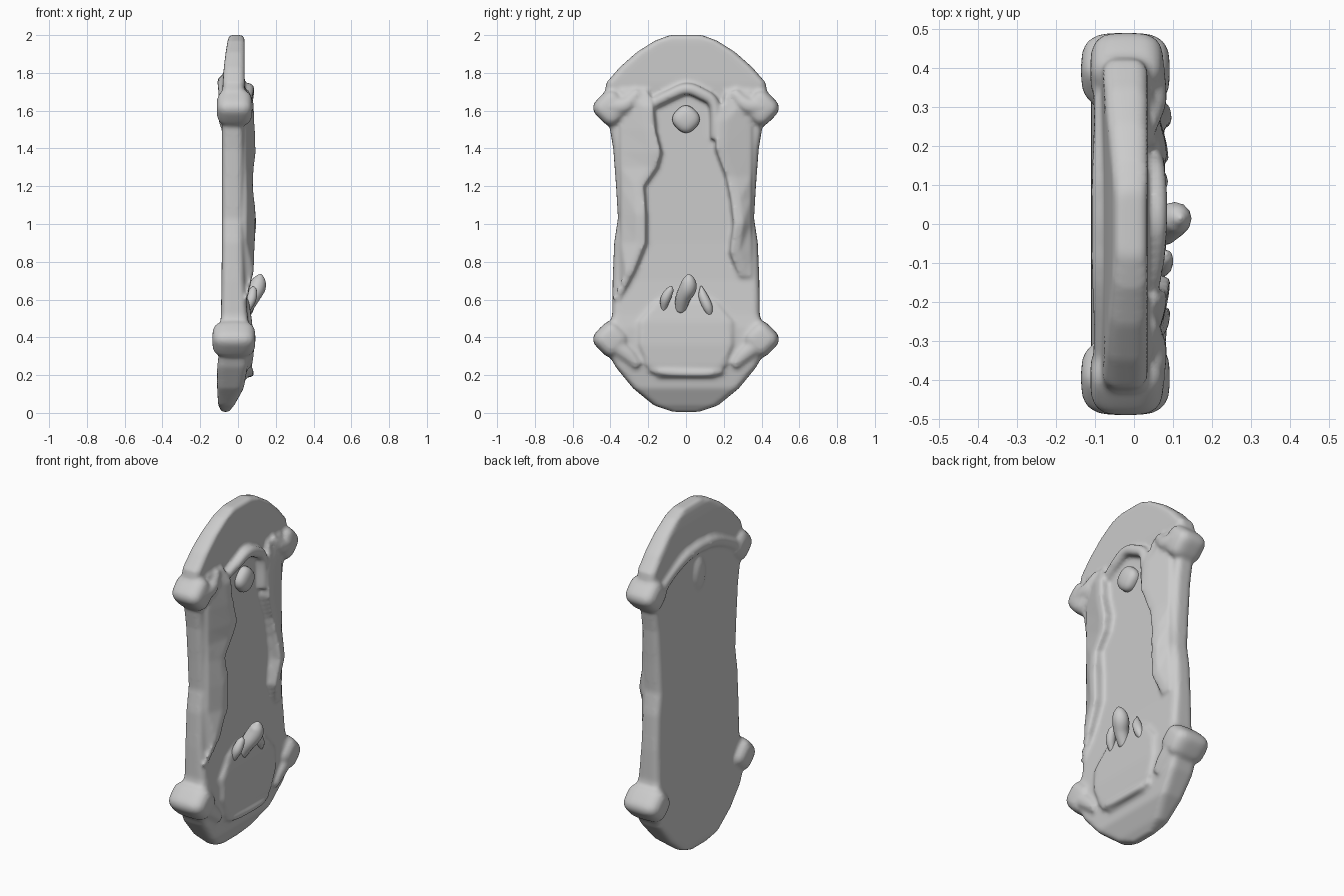
import bpy, bmesh
from math import cos, sin, pi, radians
from mathutils import Matrix, Vector

cube = bpy.data.objects.get("Cube")
if cube:
    bpy.data.objects.remove(cube, do_unlink=True)

stone = bpy.data.materials.new("grey stone")
stone.use_nodes = True
GREY = (0.6, 0.6, 0.6, 1)
stone.diffuse_color = GREY
stone.node_tree.nodes["Principled BSDF"].inputs["Base Color"].default_value = GREY


def finish(name, bm):
    bmesh.ops.recalc_face_normals(bm, faces=bm.faces)
    mesh = bpy.data.meshes.new(name)
    bm.to_mesh(mesh)
    bm.free()
    mesh.materials.append(stone)
    mesh.polygons.foreach_set("use_smooth", [True] * len(mesh.polygons))
    ob = bpy.data.objects.new(name, mesh)
    bpy.context.collection.objects.link(ob)
    return ob


def loft(name, rings):
    """Skin a list of closed rings and cap both ends."""
    bm = bmesh.new()
    rows = [[bm.verts.new(p) for p in ring] for ring in rings]
    for a, b in zip(rows, rows[1:]):
        for i in range(len(a)):
            j = (i + 1) % len(a)
            bm.faces.new((a[i], a[j], b[j], b[i]))
    bm.faces.new(rows[0])
    bm.faces.new(rows[-1])
    return finish(name, bm)


def section(z, half, back, front, n=40):
    """Rounded slab cross-section at height z."""
    ring = []
    mid, deep = (front + back) / 2, (front - back) / 2
    r = min(0.035, deep * 0.8, half * 0.8)
    for i in range(n):
        q = i * 4 // n
        a = (i - q * n / 4) / (n / 4 - 1) * pi / 2 + q * pi / 2
        sx = 1 if q in (0, 3) else -1
        sy = 1 if q in (0, 1) else -1
        ring.append((mid + sx * (deep - r) + r * cos(a), sy * (half - r) + r * sin(a), z))
    return ring


def blob(name, centre, size, turn=0, tilt=0, power=1.0):
    """Sphere scaled to the given half sizes, turned in the face plane."""
    bm = bmesh.new()
    bmesh.ops.create_uvsphere(bm, u_segments=24, v_segments=16, radius=1)
    for v in bm.verts:
        v.co = Vector([abs(c) ** power * (1 if c > 0 else -1) * s for c, s in zip(v.co, size)])
    bm.transform(Matrix.Translation(centre) @ Matrix.Rotation(radians(turn), 4, "X")
                 @ Matrix.Rotation(radians(tilt), 4, "Y"))
    return finish(name, bm)


def tube(name, path, n=12, steps=6):
    """Round strand through (x, y, z, radius) points, smoothed between them."""
    pts = [Vector(p) for p in path]
    ext = [pts[0] * 2 - pts[1]] + pts + [pts[-1] * 2 - pts[-2]]
    fine = []
    for k in range(len(pts) - 1):
        a, b, c, d = ext[k:k + 4]
        for s in range(steps):
            t = s / steps
            fine.append(b + (c - a) * t / 2 + (a - b * 2.5 + c * 2 - d / 2) * t * t
                        + (b * 1.5 - a / 2 - c * 1.5 + d / 2) * t ** 3)
    fine.append(pts[-1])
    rings = []
    for i, p in enumerate(fine):
        d = (fine[min(i + 1, len(fine) - 1)] - fine[max(i - 1, 0)]).to_3d().normalized()
        side = d.cross(Vector((1, 0, 0))).normalized()
        up = side.cross(d)
        rings.append([p.to_3d() + (side * cos(a) + up * sin(a)) * p.w
                      for a in [2 * pi * j / n for j in range(n)]])
    return loft(name, rings)


relief = []

# Main slab: height, half width, back, front
stations = [
    (0.005, 0.07, -0.085, -0.05), (0.04, 0.17, -0.105, -0.02), (0.13, 0.28, -0.11, 0.03),
    (0.24, 0.37, -0.11, 0.05), (0.33, 0.42, -0.10, 0.06), (0.45, 0.41, -0.095, 0.06),
    (0.52, 0.39, -0.09, 0.05), (0.70, 0.388, -0.087, 0.035), (0.90, 0.38, -0.085, 0.03),
    (1.03, 0.36, -0.085, 0.03), (1.20, 0.37, -0.085, 0.03), (1.40, 0.385, -0.085, 0.03),
    (1.52, 0.405, -0.085, 0.03), (1.65, 0.44, -0.085, 0.03), (1.75, 0.42, -0.08, 0.035),
    (1.83, 0.35, -0.075, 0.035), (1.91, 0.26, -0.065, 0.035), (1.97, 0.165, -0.055, 0.035),
    (2.0, 0.085, -0.045, 0.03)]
slab = loft("slab", [section(*s) for s in stations])
relief.append(slab)

# Side rails: height, inner edge, crest depth
left = [(0.60, 0.34, 0.05), (0.75, 0.26, 0.085), (0.90, 0.20, 0.09), (1.05, 0.20, 0.095),
        (1.20, 0.21, 0.08), (1.30, 0.14, 0.085), (1.38, 0.12, 0.095), (1.50, 0.15, 0.09),
        (1.62, 0.16, 0.085), (1.71, 0.19, 0.05)]
right = [(0.72, 0.27, 0.05), (0.85, 0.22, 0.08), (1.00, 0.24, 0.10), (1.13, 0.225, 0.085),
         (1.25, 0.20, 0.075), (1.40, 0.145, 0.09), (1.55, 0.155, 0.085), (1.70, 0.20, 0.05)]
for name, side, rail in (("right_rail", -1, left), ("left_rail", 1, right)):
    relief.append(loft(name, [[(x, side * y, z) for x, y in (
        (0, inner), (crest, inner + 0.015), (crest - 0.005, inner + 0.06),
        (0.045, 0.345), (0, 0.35))] for z, inner, crest in rail]))

# Corner lugs and the shoulders that join them to the slab
for side, word in ((-1, "right"), (1, "left")):
    relief.append(blob(word + "_upper_lug", (-0.018, side * 0.395, 1.615), (0.095, 0.085, 0.085), 45, 0, 0.6))
    relief.append(blob(word + "_lower_lug", (-0.022, side * 0.395, 0.39), (0.115, 0.085, 0.085), 45, 0, 0.6))
    relief.append(tube(word + "_upper_shoulder", [(0.03, side * 0.40, 1.62, 0.05),
                  (0.04, side * 0.32, 1.63, 0.045), (0.03, side * 0.25, 1.70, 0.03)]))
    relief.append(tube(word + "_lower_shoulder", [(0.03, side * 0.41, 0.39, 0.06),
                  (0.04, side * 0.31, 0.31, 0.045), (0.045, side * 0.25, 0.25, 0.03)]))
    relief.append(tube(word + "_back_shoulder", [(-0.06, side * 0.40, 1.60, 0.05),
                  (-0.07, side * 0.27, 1.68, 0.035), (-0.075, side * 0.13, 1.74, 0.035),
                  (-0.075, 0, 1.755, 0.035)]))

# Hood over the boss
relief.append(tube("hood", [(0.035, -0.17, 1.64, 0.03), (0.05, -0.09, 1.68, 0.03),
              (0.055, 0, 1.715, 0.032), (0.055, 0.08, 1.69, 0.032),
              (0.05, 0.15, 1.63, 0.03), (0.05, 0.16, 1.45, 0.03)]))
relief.append(blob("back_boss", (-0.08, 0, 1.60), (0.025, 0.06, 0.10)))

# Raised lower panel with its ledge
relief.append(loft("lower_panel", [section(z, h, -0.02, f) for z, h, f in (
    (0.19, 0.16, 0.055), (0.25, 0.22, 0.075), (0.36, 0.26, 0.08), (0.48, 0.26, 0.075),
    (0.58, 0.18, 0.06), (0.64, 0.09, 0.04))]))
relief.append(tube("ledge", [(0.05, -0.19, 0.235, 0.02), (0.062, -0.10, 0.215, 0.022),
              (0.062, 0.10, 0.21, 0.022), (0.05, 0.19, 0.225, 0.02)]))

# Fuse the slab and its relief into one soft worn surface
with bpy.context.temp_override(active_object=slab, object=slab, selected_objects=relief,
                               selected_editable_objects=relief):
    bpy.ops.object.join()
slab.name = "relief_plaque"
remesh = slab.modifiers.new("fuse", "REMESH")
remesh.mode = "VOXEL"
remesh.voxel_size = 0.011
remesh.use_smooth_shade = True
soft = slab.modifiers.new("soften", "SMOOTH")
soft.factor = 0.5
soft.iterations = 5

# Boss, hook and the two small prongs beside it
blob("boss", (0.035, 0, 1.555), (0.045, 0.068, 0.068), 45, 0, 0.8)
tube("hook", [(0.04, -0.03, 0.54, 0.03), (0.075, -0.015, 0.61, 0.04), (0.10, 0.01, 0.66, 0.045),
     (0.112, 0.015, 0.70, 0.036), (0.118, 0.015, 0.725, 0.017), (0.12, 0.015, 0.735, 0.003)])
tube("right_prong", [(0.05, -0.12, 0.54, 0.012), (0.07, -0.11, 0.60, 0.026),
     (0.08, -0.085, 0.65, 0.02), (0.082, -0.075, 0.67, 0.004)])
tube("left_prong", [(0.05, 0.13, 0.51, 0.012), (0.06, 0.115, 0.56, 0.026),
     (0.055, 0.09, 0.62, 0.024), (0.045, 0.08, 0.67, 0.005)])
